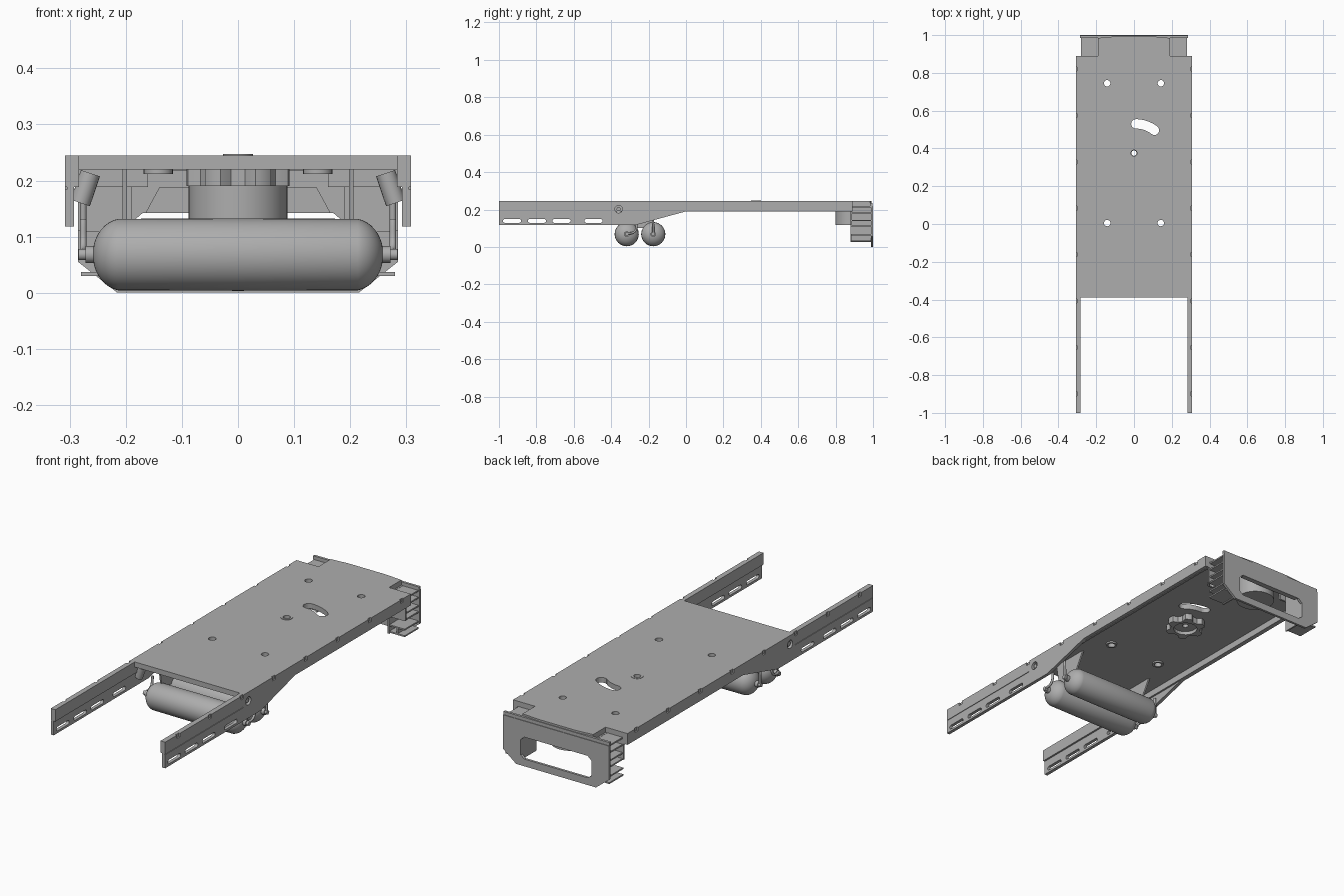
import bpy, bmesh, math
from mathutils import Vector

if "Cube" in bpy.data.objects:
    bpy.data.objects.remove(bpy.data.objects["Cube"])

metal = bpy.data.materials.new("grey metal")
metal.use_nodes = True
metal.diffuse_color = (0.42, 0.42, 0.42, 1)
metal.node_tree.nodes["Principled BSDF"].inputs["Base Color"].default_value = metal.diffuse_color


def finish(name, bm, smooth=False):
    bmesh.ops.recalc_face_normals(bm, faces=bm.faces)
    mesh = bpy.data.meshes.new(name)
    bm.to_mesh(mesh)
    bm.free()
    mesh.materials.append(metal)
    ob = bpy.data.objects.new(name, mesh)
    bpy.context.collection.objects.link(ob)
    if smooth:
        select(ob)
        bpy.ops.object.shade_smooth_by_angle(angle=math.radians(35))
    return ob


def select(ob):
    bpy.ops.object.select_all(action='DESELECT')
    ob.select_set(True)
    bpy.context.view_layer.objects.active = ob


def prism(name, points, axis, lo, hi, smooth=False):
    """Extrude a 2D outline along one axis; the outline uses the other two axes in order."""
    bm = bmesh.new()
    verts = []
    for p in points:
        co = list(p)
        co.insert(axis, lo)
        verts.append(bm.verts.new(co))
    face = bm.faces.new(verts)
    out = bmesh.ops.extrude_face_region(bm, geom=[face])
    shift = Vector((0, 0, 0))
    shift[axis] = hi - lo
    bmesh.ops.translate(bm, vec=shift, verts=[g for g in out["geom"] if isinstance(g, bmesh.types.BMVert)])
    return finish(name, bm, smooth)


def box(name, x, y, z):
    return prism(name, [(x[0], y[0]), (x[1], y[0]), (x[1], y[1]), (x[0], y[1])], 2, *z)


def circle(cx, cy, r, n=24):
    return [(cx + r * math.cos(2 * math.pi * i / n), cy + r * math.sin(2 * math.pi * i / n)) for i in range(n)]


def slot(cx, cy, length, width, n=8):
    """Straight slot with round ends along the first axis."""
    r, h = width / 2, length / 2 - width / 2
    return [(cx + s * h + r * math.sin(a) * s, cy + r * math.cos(a) * s)
            for s in (1, -1) for a in [math.pi * i / n for i in range(n + 1)]]


def cut(target, cutters):
    for c in cutters:
        c.hide_render = True
        mod = target.modifiers.new("cut", 'BOOLEAN')
        mod.operation, mod.solver, mod.object = 'DIFFERENCE', 'EXACT', c
        select(target)
        bpy.ops.object.modifier_apply(modifier=mod.name)
        bpy.data.objects.remove(c)


def rod(name, a, b, r, n=20):
    a, b = Vector(a), Vector(b)
    bm = bmesh.new()
    bmesh.ops.create_cone(bm, cap_ends=True, segments=n, radius1=r, radius2=r, depth=(b - a).length)
    bmesh.ops.rotate(bm, matrix=(b - a).to_track_quat('Z', 'Y').to_matrix(), verts=bm.verts)
    bmesh.ops.translate(bm, vec=(a + b) / 2, verts=bm.verts)
    return finish(name, bm, True)


def span(side, a, b):
    return tuple(sorted((side * a, side * b)))


# Deck with rear tongue, bolt holes, pivot hole and curved slot
half = [(0.283, -0.39), (0.283, 0.89), (0.19, 0.89), (0.19, 0.985), (0.1, 0.993)]
deck = prism("deck", half + [(-x, y) for x, y in reversed(half)], 2, 0.22, 0.245)
bolts = [(sx * 0.142, y) for sx in (1, -1) for y in (0.005, 0.745)]
cuts = [prism("hole_cutter", circle(x, y, 0.017), 2, 0.2, 0.27) for x, y in bolts + [(0, 0.375)]]
arc = [math.radians(90 - 38 * i / 8) for i in range(9)]
curved = [(0.01 + r * math.cos(a), 0.37 + r * math.sin(a))
          for r, angles in ((0.185, arc), (0.135, arc[::-1])) for a in angles]
cuts.append(prism("slot_cutter", curved, 2, 0.2, 0.27))
for a in (arc[0], arc[-1]):
    cuts.append(prism("slot_end_cutter", circle(0.01 + 0.16 * math.cos(a), 0.37 + 0.16 * math.sin(a), 0.0249), 2, 0.2, 0.27))
cut(deck, cuts)

# Rings below the bolt holes
for x, y in bolts:
    ring = prism("bolt_ring", circle(x, y, 0.026), 2, 0.212, 0.2205, True)
    cut(ring, [prism("ring_cutter", circle(x, y, 0.017), 2, 0.2, 0.24)])

# Pivot bush and lobed knob beneath the deck
bush = prism("pivot_bush", circle(0, 0.375, 0.027), 2, 0.22, 0.247, True)
cut(bush, [prism("bush_cutter", circle(0, 0.375, 0.016), 2, 0.2, 0.27)])
knob = []
for i in range(72):
    a = 2 * math.pi * i / 72
    r = 0.081 + 0.011 * max(-1, min(1, 1.8 * math.cos(6 * a)))
    knob.append((r * math.cos(a), 0.375 + r * math.sin(a)))
lobed = prism("lobed_knob", knob, 2, 0.19, 0.22, True)
cut(lobed, [prism("knob_recess_cutter", circle(0, 0.375, 0.055), 2, 0.18, 0.207),
            prism("knob_hole_cutter", circle(0, 0.375, 0.014), 2, 0.18, 0.24)])

# Side rails with slots, port and edge notches
profile = [(-1, 0.245), (0.89, 0.245), (0.89, 0.19), (0, 0.19), (-0.265, 0.118), (-1, 0.118)]
for side, label in ((1, "left"), (-1, "right")):
    rail = prism(label + "_rail", profile, 0, *span(side, 0.292, 0.308))
    wide = span(side, 0.27, 0.33)
    holes = [prism("rail_slot_cutter", slot(y, 0.139, 0.098, 0.02), 0, *wide)
             for y in (-0.93, -0.797, -0.665, -0.495)]
    holes.append(prism("port_cutter", circle(-0.36, 0.202, 0.02), 0, *wide))
    for i in range(8):
        y = 0.82 - 0.2455 * i
        holes.append(box("notch_cutter", span(side, 0.301, 0.33), (y - 0.011, y + 0.011), (0.228, 0.26)))
    holes.append(box("groove_cutter", span(side, 0.305, 0.33), (-1.1, -0.4), (0.184, 0.188)))
    cut(rail, holes)
    box(label + "_rail_bar", span(side, 0.283, 0.292), (-1, 0.89), (0.188, 0.245))

    # Port fitting, slanted elbow and thin tank hanger
    rod(label + "_port_plug", (side * 0.285, -0.36, 0.202), (side * 0.303, -0.36, 0.202), 0.011)
    rod(label + "_elbow", (side * 0.263, -0.36, 0.213), (side * 0.281, -0.36, 0.16), 0.018)
    hanger = [(-0.3, 0.1), (-0.19, 0.1), (-0.17, 0.15), (-0.13, 0.22), (-0.32, 0.22)]
    prism(label + "_tank_hanger", hanger, 0, *span(side, 0.198, 0.206))

    # Rear bracket: upright plates and stacked channels
    box(label + "_bracket_plate", span(side, 0.19, 0.285), (0.88, 0.888), (0.11, 0.22))
    box(label + "_bracket_web", span(side, 0.19, 0.198), (0.88, 0.99), (0.025, 0.22))
    for z in (0.03, 0.062, 0.108, 0.138, 0.178, 0.212):
        box(label + "_bracket_shelf", span(side, 0.198, 0.28), (0.882, 0.99), (z, z + 0.007))
    for z in (0.03, 0.108, 0.178):
        box(label + "_channel_back", span(side, 0.235, 0.243), (0.882, 0.99), (z, z + 0.037))

# Rear frame with a wide grip opening, and its top lip
outer = [(0.285, 0.22), (0.285, 0.055), (0.215, 0.0)]
frame = prism("rear_frame", outer + [(-x, z) for x, z in reversed(outer)], 1, 0.988, 1.0)
inner = [(0.17, 0.142), (0.19, 0.125), (0.19, 0.05), (0.17, 0.035)]
cut(frame, [prism("grip_cutter", inner + [(-x, z) for x, z in reversed(inner)], 1, 0.95, 1.05)])
box("rear_lip", (-0.285, 0.285), (0.985, 0.997), (0.218, 0.236))

# Rear cross members, gusset and round mount
for side in (1, -1):
    box("cross_member", span(side, 0.16, 0.283), (0.87, 0.88), (0.188, 0.22))
prism("gusset", [(-0.165, 0.142), (0.165, 0.142), (0.14, 0.188), (-0.14, 0.188)], 1, 0.975, 0.988)
prism("round_mount", circle(0, 0.886, 0.088, 40), 2, 0.118, 0.22, True)


# Two air tanks with domed ends, end caps and hoses
def tank(name, y):
    bm = bmesh.new()
    bmesh.ops.create_uvsphere(bm, u_segments=40, v_segments=20, radius=1)
    for v in bm.verts:
        axial = v.co.z
        sign = (axial > 0.001) - (axial < -0.001)
        v.co = (sign * 0.205 + axial * 0.054, y + v.co.x * 0.0645, 0.068 + v.co.y * 0.0645)
    finish(name, bm, True)
    for side in (1, -1):
        rod(name + "_cap", (side * 0.25, y, 0.068), (side * 0.272, y, 0.068), 0.015)
        rod(name + "_cap_tip", (side * 0.27, y, 0.068), (side * 0.284, y, 0.068), 0.010)


def hose(name, points):
    curve = bpy.data.curves.new(name, 'CURVE')
    curve.dimensions = '3D'
    curve.bevel_depth, curve.bevel_resolution, curve.use_fill_caps = 0.006, 3, True
    spline = curve.splines.new('BEZIER')
    spline.bezier_points.add(len(points) - 1)
    for bp, co in zip(spline.bezier_points, points):
        bp.co = co
        bp.handle_left_type = bp.handle_right_type = 'AUTO'
    curve.materials.append(metal)
    bpy.context.collection.objects.link(bpy.data.objects.new(name, curve))


tank("front_tank", -0.317)
tank("rear_tank", -0.175)
for s in (1, -1):
    hose("rear_hose", [(s * 0.276, -0.175, 0.07), (s * 0.276, -0.175, 0.11), (s * 0.276, -0.178, 0.16)])
    hose("front_hose", [(s * 0.276, -0.317, 0.07), (s * 0.276, -0.275, 0.082), (s * 0.276, -0.262, 0.13)])
